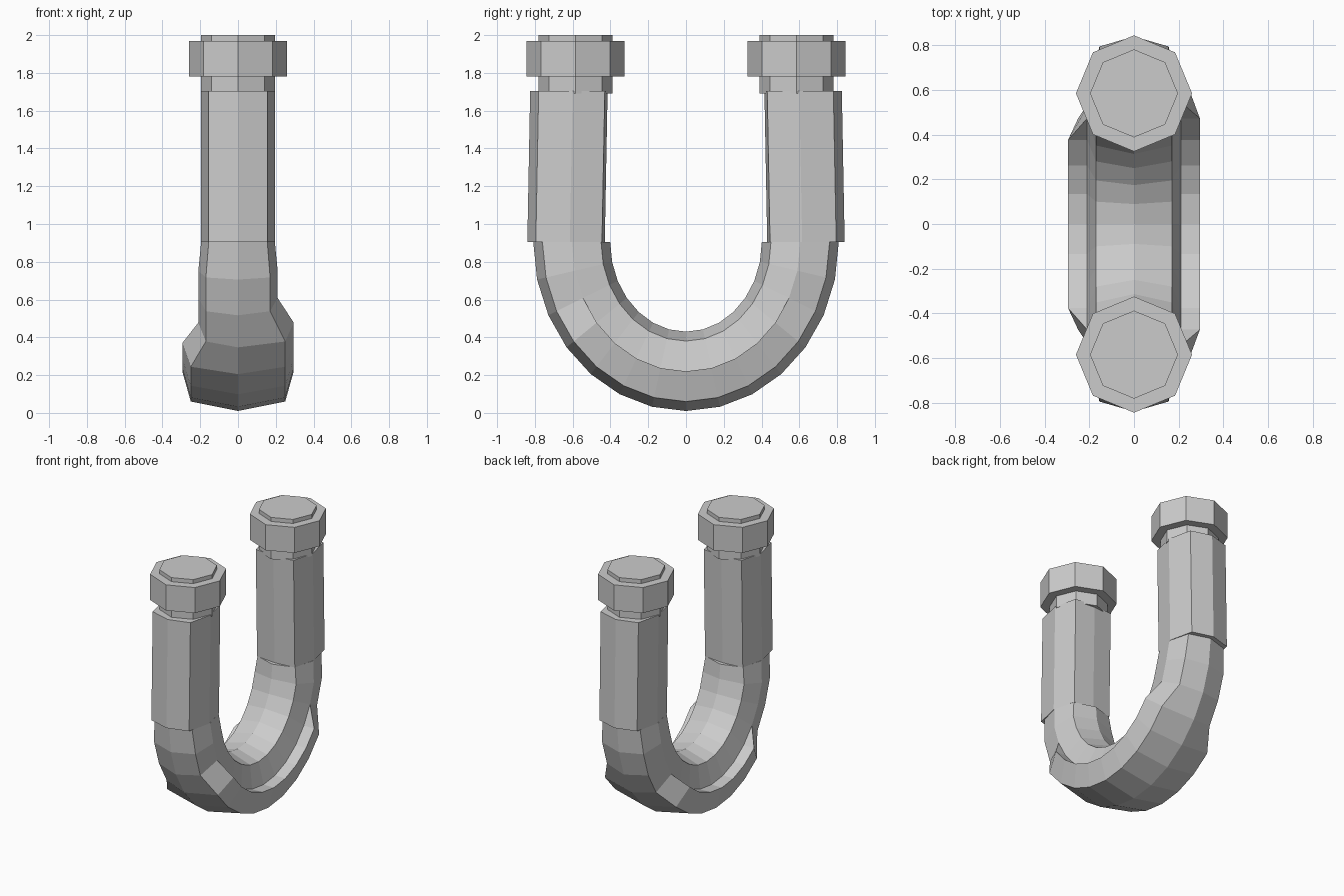
import bpy, bmesh
from math import sin, cos, pi

if "Cube" in bpy.data.objects:
    bpy.data.objects.remove(bpy.data.objects["Cube"])


def loft(name, rings):
    """Skin a list of equal-length vertex rings and cap both ends."""
    bm = bmesh.new()
    loops = [[bm.verts.new(p) for p in ring] for ring in rings]
    n = len(loops[0])
    for a, b in zip(loops, loops[1:]):
        for i in range(n):
            j = (i + 1) % n
            bm.faces.new((a[i], a[j], b[j], b[i]))
    bm.faces.new(loops[0])
    bm.faces.new(loops[-1])
    bmesh.ops.remove_doubles(bm, verts=bm.verts, dist=0.001)
    bmesh.ops.recalc_face_normals(bm, faces=bm.faces)
    mesh = bpy.data.meshes.new(name)
    bm.to_mesh(mesh)
    bm.free()
    obj = bpy.data.objects.new(name, mesh)
    bpy.context.collection.objects.link(obj)
    return obj


def octagon(y, z, r):
    return [(r * sin(k * pi / 4), y + r * cos(k * pi / 4), z) for k in range(8)]


# Curved bow: octagonal pipe swept round a half ellipse, with a wider
# outer sheath that flares out to a ledge on each side
SEG = 14


def bow_ring(i):
    t = pi * i / SEG
    k = min(i, SEG - i)
    side = 0.195 if k == 0 else 0.21
    corner = 0.155 if k == 0 else 0.17

    def half(flared):
        ledge, low = (0.295, 0.25) if flared else (side, corner)
        return [(corner, -0.16), (side, 0), (ledge, 0), (low, 0.16)]

    right, left = half(k >= 3), half(k >= 4)
    prof = [(0, -0.21)] + right + [(0, 0.21)] + [(-x, d) for x, d in reversed(left)]
    return [(x, (0.605 + d * 0.97) * cos(t), 0.905 - (0.685 + d) * sin(t))
            for x, d in prof]


loft("bow", [bow_ring(i) for i in range(SEG + 1)])

# Straight legs, each with neck, octagonal collar and end plug
LEG = [(0, 0.235), (0.155, 0.19), (0.195, 0.01), (0.155, -0.16), (0, -0.175),
       (-0.155, -0.16), (-0.195, 0.01), (-0.155, 0.19)]
for s, label in ((-1, "front"), (1, "back")):
    loft(label + "_leg", [[(x, s * (c + d), z) for x, d in LEG]
                          for c, z in ((0.605, 0.905), (0.59, 1.705))])
    for part, z0, z1, r in (("neck", 1.69, 1.79, 0.197),
                            ("collar", 1.78, 1.97, 0.26),
                            ("plug", 1.96, 2.0, 0.197)):
        loft(label + "_" + part, [octagon(s * 0.585, z, r) for z in (z0, z1)])
